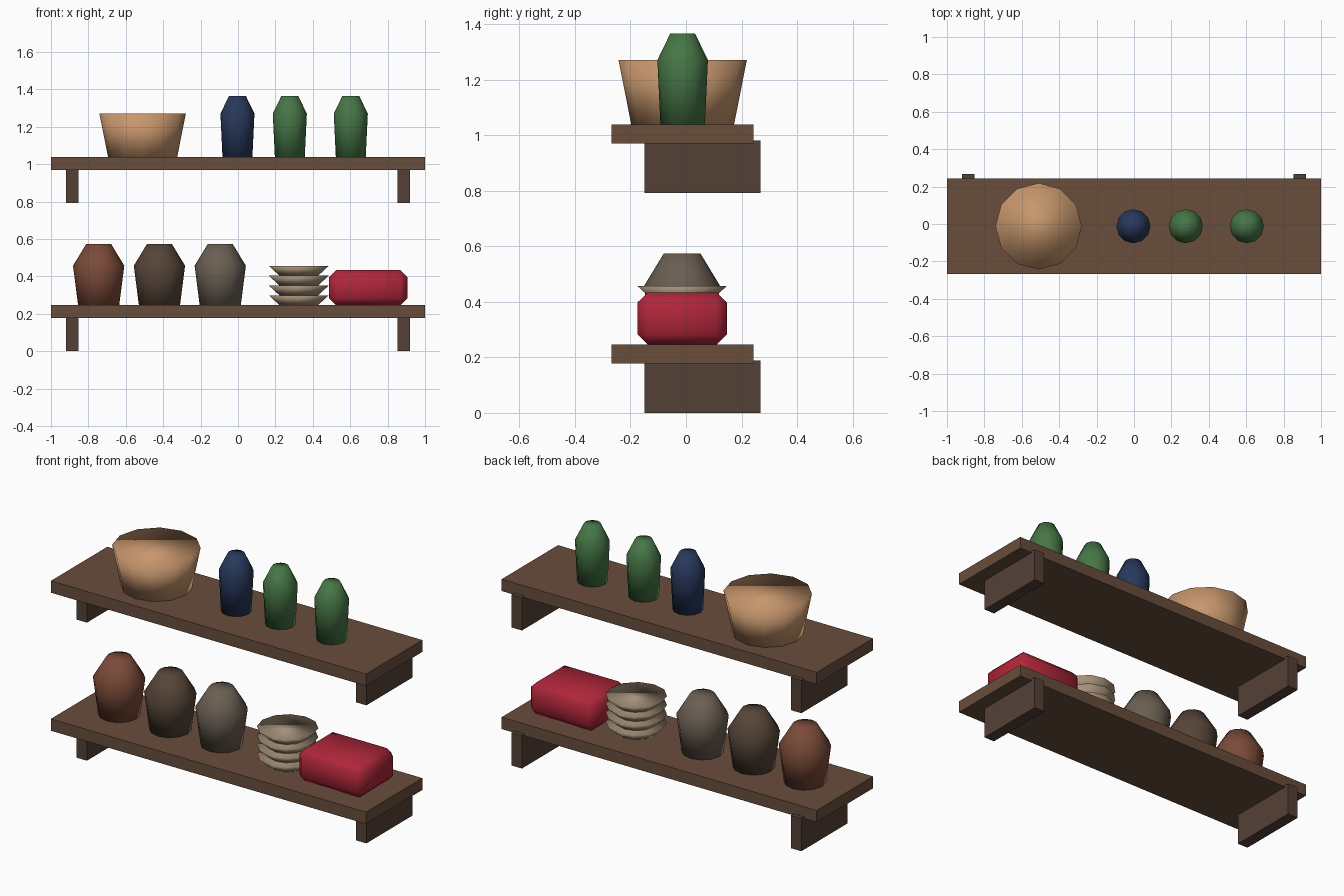
import bpy, bmesh, math

if "Cube" in bpy.data.objects:
    bpy.data.objects.remove(bpy.data.objects["Cube"])


def material(name, r, g, b):
    # colours given as 0-255 display values
    lin = lambda c: ((c / 255 + 0.055) / 1.055) ** 2.4 if c > 10 else c / 3295
    m = bpy.data.materials.new(name)
    m.diffuse_color = (lin(r), lin(g), lin(b), 1)
    m.use_nodes = True
    m.node_tree.nodes["Principled BSDF"].inputs["Base Color"].default_value = m.diffuse_color
    return m


WOOD = material("wood", 104, 77, 60)
DARK_WOOD = material("dark_wood", 84, 65, 54)
TAN = material("tan", 198, 150, 108)
NAVY = material("navy", 40, 56, 92)
GREEN = material("green", 70, 118, 70)
RUST = material("rust", 122, 74, 56)
BROWN = material("brown", 86, 68, 56)
TAUPE = material("taupe", 106, 94, 82)
CREAM = material("cream", 165, 145, 122)
RED = material("red", 175, 38, 58)


def finish(name, bm, mat, smooth):
    bmesh.ops.recalc_face_normals(bm, faces=bm.faces)
    for f in bm.faces:
        f.smooth = smooth
    me = bpy.data.meshes.new(name)
    bm.to_mesh(me)
    bm.free()
    me.materials.append(mat)
    ob = bpy.data.objects.new(name, me)
    bpy.context.collection.objects.link(ob)
    return ob


def box(name, lo, hi, mat, bevel=0):
    bm = bmesh.new()
    bmesh.ops.create_cube(bm, size=1)
    for v in bm.verts:
        v.co = [(a + b) / 2 + c * (b - a) for a, b, c in zip(lo, hi, v.co)]
    if bevel:
        bmesh.ops.bevel(bm, geom=bm.edges[:], offset=bevel, segments=1,
                        profile=0.5, affect='EDGES')
    return finish(name, bm, mat, bool(bevel))


def lathe(name, x, y, z, profile, mat, sides=12):
    # closed solid of revolution from (radius, height) points
    bm = bmesh.new()
    rings = []
    for r, h in profile:
        rings.append([bm.verts.new((x + r * math.cos(2 * math.pi * i / sides),
                                    y + r * math.sin(2 * math.pi * i / sides),
                                    z + h)) for i in range(sides)])
    for a, b in zip(rings, rings[1:]):
        for i in range(sides):
            j = (i + 1) % sides
            bm.faces.new((a[i], a[j], b[j], b[i]))
    bm.faces.new(rings[0][::-1])
    bm.faces.new(rings[-1])
    return finish(name, bm, mat, True)


# Two shelves, each a board on two brackets
for level, base in (("lower", 0.0), ("upper", 0.792)):
    box(f"{level}_board", (-1, -0.268, base + 0.178), (1, 0.243, base + 0.246), WOOD)
    for side, x in (("left", -0.887), ("right", 0.887)):
        box(f"{level}_{side}_bracket", (x - 0.033, -0.15, base),
            (x + 0.033, 0.268, base + 0.188), DARK_WOOD)

LOWER, UPPER = 0.246, 1.038

# Bowl and bottles on the upper shelf
lathe("bowl", -0.51, -0.012, UPPER, [(0.185, 0), (0.231, 0.232)], TAN)
BOTTLE = [(0.08, 0), (0.091, 0.232), (0.045, 0.327)]
for name, x, mat in (("blue_bottle", -0.003, NAVY), ("green_bottle_a", 0.277, GREEN),
                     ("green_bottle_b", 0.603, GREEN)):
    lathe(name, x, -0.012, UPPER, BOTTLE, mat)

# Jars on the lower shelf
JAR = [(0.11, 0), (0.137, 0.211), (0.066, 0.328)]
for name, x, mat in (("rust_jar", -0.745, RUST), ("brown_jar", -0.42, BROWN),
                     ("taupe_jar", -0.095, TAUPE)):
    lathe(name, x, -0.014, LOWER, JAR, mat)

# Stack of plates
for i in range(4):
    lathe(f"plate_{i + 1}", 0.325, -0.014, LOWER + 0.0525 * i,
          [(0.103, 0), (0.16, 0.0525)], CREAM)

# Red bread box
box("red_box", (0.487, -0.175, LOWER), (0.905, 0.148, 0.433), RED, bevel=0.037)
